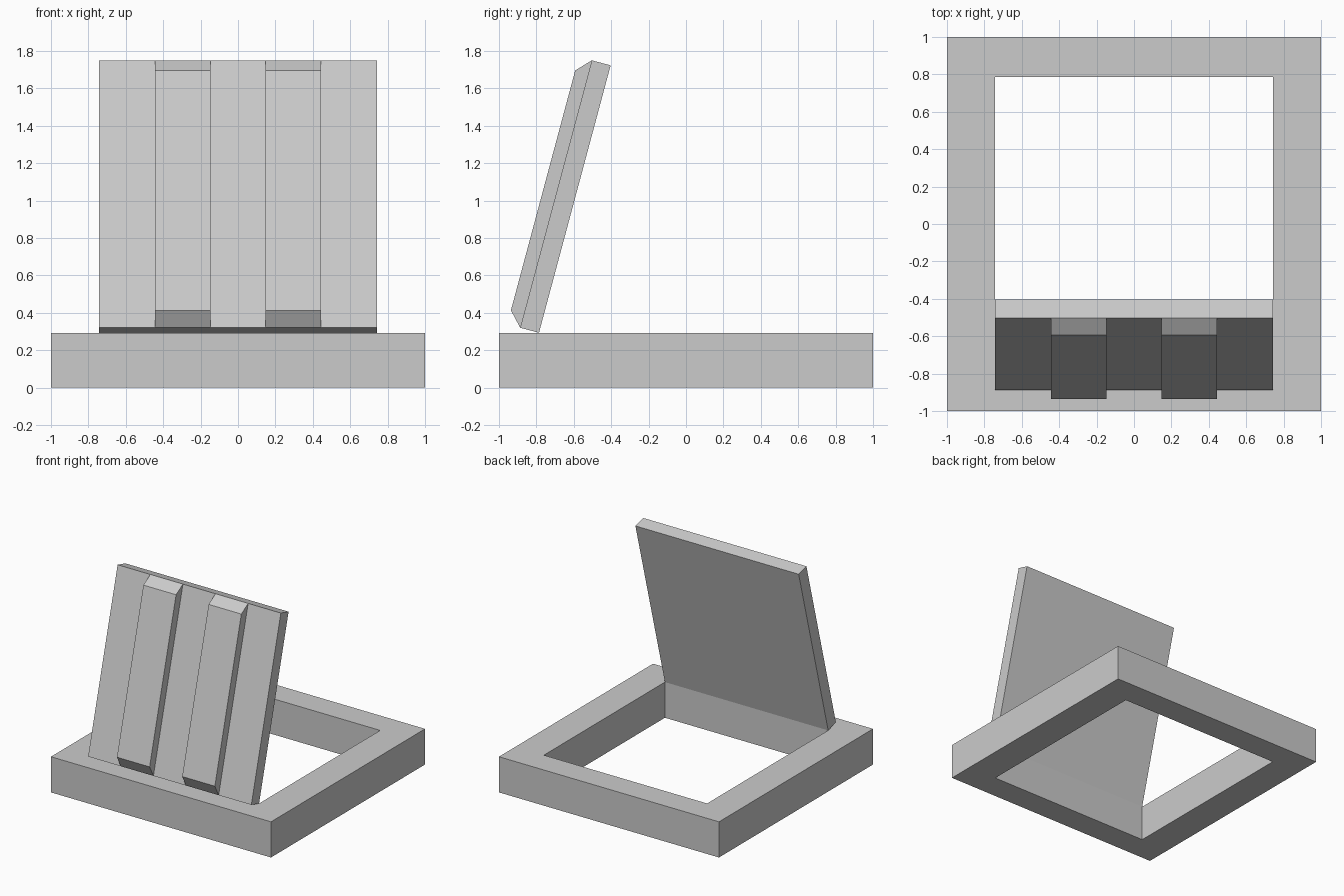
import bpy
from math import radians

if "Cube" in bpy.data.objects:
    bpy.data.objects.remove(bpy.data.objects["Cube"])


def add_mesh(name, verts, faces):
    mesh = bpy.data.meshes.new(name)
    mesh.from_pydata(verts, [], faces)
    obj = bpy.data.objects.new(name, mesh)
    bpy.context.collection.objects.link(obj)
    return obj


def extrude_x(name, profile, x0, x1):
    """Prism along x from a counter-clockwise (y, z) profile."""
    n = len(profile)
    verts = [(x, y, z) for x in (x0, x1) for y, z in profile]
    faces = [tuple(reversed(range(n))), tuple(range(n, 2 * n))]
    faces += [(i, (i + 1) % n, (i + 1) % n + n, i + n) for i in range(n)]
    return add_mesh(name, verts, faces)


# Square base frame: a rectangular section swept round four corners
H, HOLE_X, HOLE_Y = 0.293, 0.742, 0.786
section = [(1, 1, 0), (1, 1, H), (HOLE_X, HOLE_Y, H), (HOLE_X, HOLE_Y, 0)]
corners = [(-1, -1), (1, -1), (1, 1), (-1, 1)]
verts = [(sx * x, sy * y, z) for sx, sy in corners for x, y, z in section]
faces = []
for c in range(4):
    a, b = c * 4, (c + 1) % 4 * 4
    faces += [(a + i, b + i, b + (i + 1) % 4, a + (i + 1) % 4) for i in range(4)]
add_mesh("base_frame", verts, faces)

# Open lid: modelled upright at the hinge, then leaned back
L, T, RIB = 1.48, 0.104, 0.176
lid_parts = [extrude_x("lid_panel", [(0, 0), (0, L), (-T, L), (-T, 0)], -HOLE_X, HOLE_X)]

# Two raised ribs with chamfered ends on the outside of the lid
rib = [(-T, 0), (-T, L), (-RIB, L - 0.075), (-RIB, 0.077)]
for side, x0 in (("left", -0.445), ("right", 0.148)):
    lid_parts.append(extrude_x("lid_rib_" + side, rib, x0, x0 + 0.297))

for part in lid_parts:
    part.location = (0, -HOLE_Y, H)
    part.rotation_euler.x = radians(-15)
